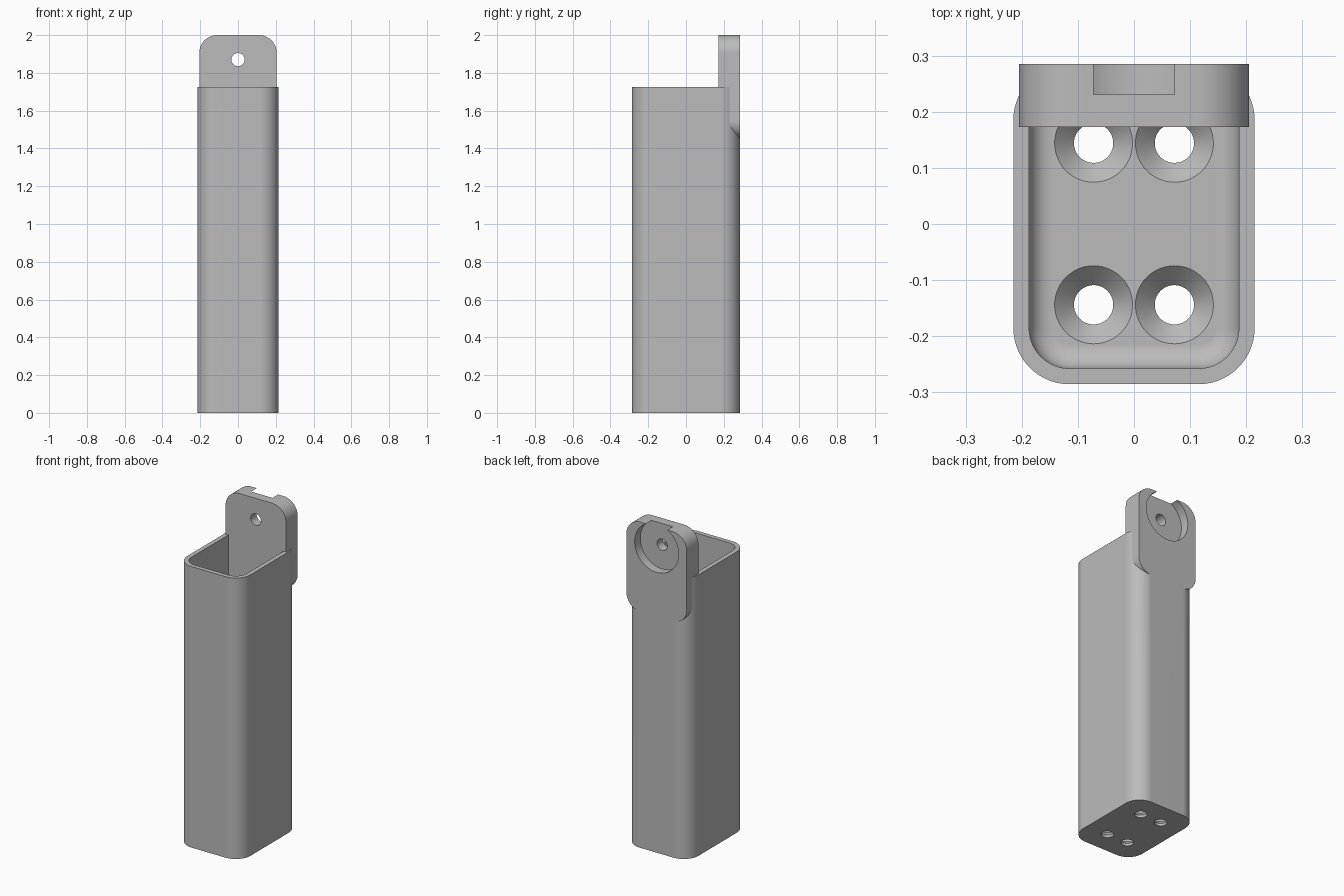
import bpy, bmesh
from math import sin, cos, pi

cube = bpy.data.objects.get("Cube")
if cube:
    bpy.data.objects.remove(cube, do_unlink=True)

grey = bpy.data.materials.new("plain grey")
grey.use_nodes = True
grey.diffuse_color = (0.5, 0.5, 0.5, 1)
grey.node_tree.nodes["Principled BSDF"].inputs["Base Color"].default_value = (0.5, 0.5, 0.5, 1)

# Main sizes
HALF_X, HALF_Y, TUBE_TOP = 0.215, 0.2855, 1.725
WALL, FLOOR, CORNER, FILLET = 0.028, 0.05, 0.1, 0.043
PLATE_X, PLATE_FRONT, PLATE_LOW, PLATE_TOP = 0.205, 0.173, 1.45, 2.0
PIVOT_Z = 1.87


def rounded_rect(hx, hy, r, steps=14):
    """Outline of a rounded rectangle centred on the origin."""
    pts = []
    for k, (sx, sy) in enumerate([(1, 1), (-1, 1), (-1, -1), (1, -1)]):
        for i in range(steps + 1):
            a = (k + i / steps) * pi / 2
            pts.append((sx * (hx - r) + r * cos(a), sy * (hy - r) + r * sin(a)))
    return pts


def circle(r, cx=0, cy=0, n=64):
    return [(cx + r * cos(2 * pi * i / n), cy + r * sin(2 * pi * i / n)) for i in range(n)]


def loft(name, sections, place=lambda u, v, w: (u, v, w)):
    """Closed solid through (outline, level) sections."""
    bm = bmesh.new()
    rings = [[bm.verts.new(place(u, v, w)) for u, v in outline] for outline, w in sections]
    for a, b in zip(rings, rings[1:]):
        for i in range(len(a)):
            j = (i + 1) % len(a)
            bm.faces.new((a[i], a[j], b[j], b[i]))
    bm.faces.new(rings[0][::-1])
    bm.faces.new(rings[-1])
    bmesh.ops.recalc_face_normals(bm, faces=bm.faces)
    mesh = bpy.data.meshes.new(name)
    bm.to_mesh(mesh)
    bm.free()
    mesh.materials.append(grey)
    obj = bpy.data.objects.new(name, mesh)
    bpy.context.collection.objects.link(obj)
    return obj


def combine(target, other, operation):
    """Apply a boolean and discard the second solid."""
    mod = target.modifiers.new(operation.title(), "BOOLEAN")
    mod.operation, mod.solver, mod.object = operation, "EXACT", other
    bpy.context.view_layer.objects.active = target
    bpy.ops.object.modifier_apply(modifier=mod.name)
    bpy.data.objects.remove(other, do_unlink=True)


def upright(u, v, w):
    """Outline in the x-z plane, level along y."""
    return (u, w, v)


# Open-topped tube
outline = rounded_rect(HALF_X, HALF_Y, CORNER)
holder = loft("holder_body", [(outline, 0), (outline, TUBE_TOP)])

# Cavity with a filleted floor edge
sections = []
for i in range(9):
    a = i / 8 * pi / 2
    inset = FILLET * (1 - sin(a))
    sections.append((rounded_rect(HALF_X - WALL - inset, HALF_Y - WALL - inset,
                                  CORNER - WALL - inset),
                     FLOOR + FILLET * (1 - cos(a))))
sections.append((rounded_rect(HALF_X - WALL, HALF_Y - WALL, CORNER - WALL), TUBE_TOP + 0.1))
combine(holder, loft("cavity_cutter", sections), "DIFFERENCE")

# Countersunk floor holes
for x in (-0.072, 0.072):
    for y in (-0.144, 0.144):
        small, large = circle(0.035, x, y), circle(0.0695, x, y)
        hole = loft("floor_hole_cutter", [(small, -0.02), (small, FLOOR - 0.0345),
                                          (large, FLOOR), (large, FLOOR + 0.02)])
        combine(holder, hole, "DIFFERENCE")

# Rounded mounting plate at the back
mid_z = (PLATE_LOW + PLATE_TOP) / 2
plate_outline = [(u, v + mid_z) for u, v in
                 rounded_rect(PLATE_X, (PLATE_TOP - PLATE_LOW) / 2, 0.095)]
plate = loft("mounting_plate", [(plate_outline, PLATE_FRONT), (plate_outline, HALF_Y)], upright)
combine(holder, plate, "UNION")

# Round recess in the back, open at the top edge, with a through hole
for radius, start in ((0.149, 0.231), (0.035, 0.1)):
    ring = circle(radius, 0, PIVOT_Z)
    combine(holder, loft("recess_cutter", [(ring, start), (ring, 0.35)], upright), "DIFFERENCE")

# Smooth the round surfaces and keep flat faces flat
bpy.ops.object.select_all(action="DESELECT")
holder.select_set(True)
bpy.context.view_layer.objects.active = holder
bpy.ops.object.shade_smooth_by_angle(angle=pi / 7)
weighted = holder.modifiers.new("Weighted Normal", "WEIGHTED_NORMAL")
weighted.keep_sharp = True
